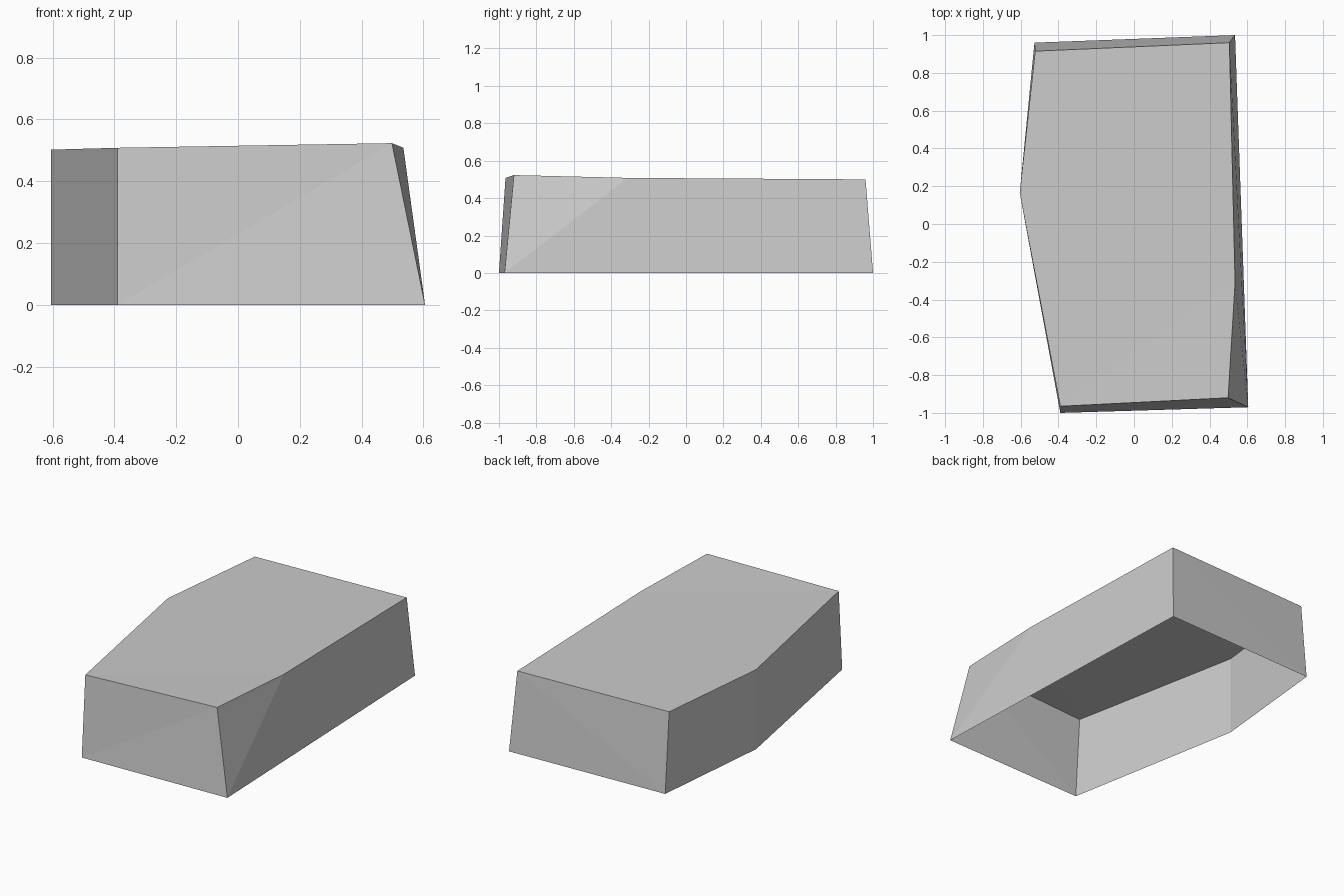
import bpy
import bmesh

default = bpy.data.objects.get("Cube")
if default:
    bpy.data.objects.remove(default, do_unlink=True)

# Single grey finish
grey = bpy.data.materials.new("plain grey")
grey.use_nodes = True
COLOUR = (0.6, 0.6, 0.6, 1)
grey.diffuse_color = COLOUR
grey.node_tree.nodes["Principled BSDF"].inputs["Base Color"].default_value = COLOUR

# Footprint and roof outlines, both counter-clockwise from the front right corner
FOOTPRINT = [(-0.39, -1.0), (0.605, -0.97), (0.535, 1.0), (-0.527, 0.96), (-0.605, 0.165)]
ROOF = [(-0.39, -0.965, 0.508), (0.498, -0.92, 0.523), (0.535, -0.31, 0.508),
        (0.505, 0.96, 0.5), (-0.523, 0.915, 0.5), (-0.605, 0.165, 0.502)]

bm = bmesh.new()
base = [bm.verts.new((x, y, 0)) for x, y in FOOTPRINT]
roof = [bm.verts.new(p) for p in ROOF]
fr, fl, side, bl, br, bend = roof

# Open-bottomed walls, the left one folded at the extra roof corner
bm.faces.new((base[0], base[1], fl))
bm.faces.new((base[0], fl, fr))
bm.faces.new((base[1], side, fl))
bm.faces.new((base[1], base[2], bl, side))
bm.faces.new((base[2], base[3], bl))
bm.faces.new((base[3], br, bl))
bm.faces.new((base[3], base[4], bend, br))
bm.faces.new((base[4], base[0], fr, bend))

# Slightly folded roof, fanned from the extra corner
for a, b in ((bl, br), (br, bend), (bend, fr), (fr, fl)):
    bm.faces.new((side, a, b))

mesh = bpy.data.meshes.new("block_shell")
bm.to_mesh(mesh)
bm.free()
mesh.materials.append(grey)
shell = bpy.data.objects.new("block_shell", mesh)
bpy.context.scene.collection.objects.link(shell)
